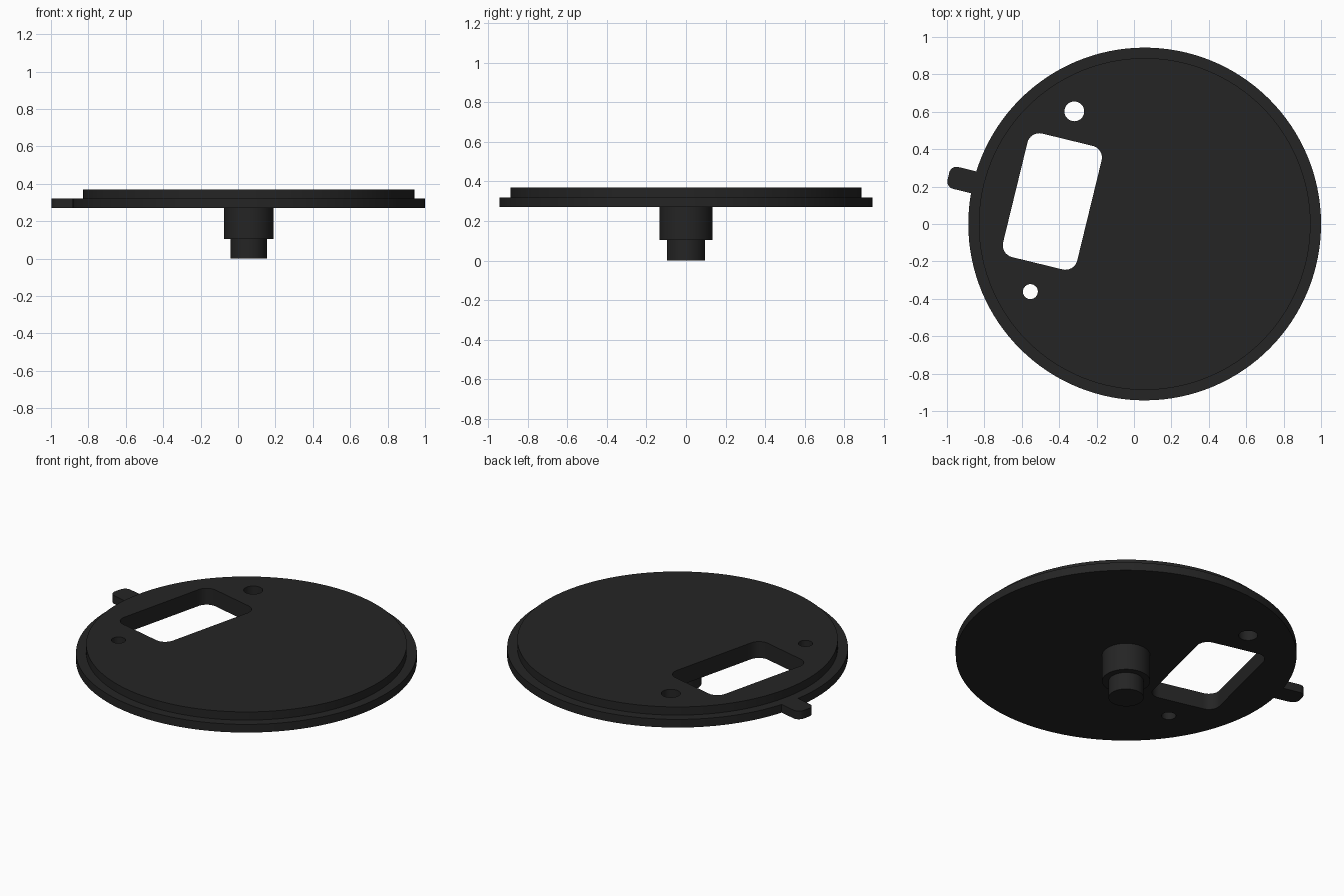
import bpy, bmesh, math
from mathutils import Matrix, Vector

if "Cube" in bpy.data.objects:
    bpy.data.objects.remove(bpy.data.objects["Cube"])

# Local frame: disc centre, with local +x pointing from the disc centre towards the tab
FRAME = Matrix.Translation((0.057, 0, 0)) @ Matrix.Rotation(math.radians(180 - 13.7), 4, 'Z')
SEGMENTS = 128

black = bpy.data.materials.new("black_plastic")
black.diffuse_color = (0.018, 0.018, 0.018, 1)
black.use_nodes = True
black.node_tree.nodes["Principled BSDF"].inputs["Base Color"].default_value = black.diffuse_color


def finish(name, bm):
    bmesh.ops.recalc_face_normals(bm, faces=bm.faces)
    mesh = bpy.data.meshes.new(name)
    bm.to_mesh(mesh)
    bm.free()
    obj = bpy.data.objects.new(name, mesh)
    mesh.transform(FRAME)
    mesh.materials.append(black)
    bpy.context.collection.objects.link(obj)
    return obj


def prism(name, outline, z0, z1):
    bm = bmesh.new()
    face = bm.faces.new([bm.verts.new((x, y, z0)) for x, y in outline])
    top = bmesh.ops.extrude_face_region(bm, geom=[face])["geom"]
    verts = [g for g in top if isinstance(g, bmesh.types.BMVert)]
    bmesh.ops.translate(bm, verts=verts, vec=(0, 0, z1 - z0))
    return finish(name, bm)


def arc(cx, cy, r, start, end, n=8):
    return [(cx + r * math.cos(math.radians(start + (end - start) * i / n)),
             cy + r * math.sin(math.radians(start + (end - start) * i / n)))
            for i in range(n + 1)]


def rounded_rect(cx, hx, hy, r):
    pts = []
    for k, (sx, sy) in enumerate([(1, 1), (-1, 1), (-1, -1), (1, -1)]):
        pts += arc(cx + sx * (hx - r), sy * (hy - r), r, 90 * k, 90 * k + 90)
    return pts


# Stepped disc with its two-diameter stem, turned from one profile
profile = [(0, 0), (0.097, 0), (0.097, 0.105), (0.133, 0.105), (0.133, 0.27),
           (0.943, 0.27), (0.943, 0.32), (0.887, 0.32), (0.887, 0.37), (0, 0.37)]
bm = bmesh.new()
verts = [bm.verts.new((r, 0, z)) for r, z in profile]
edges = [bm.edges.new(pair) for pair in zip(verts, verts[1:])]
bmesh.ops.spin(bm, geom=verts + edges, cent=(0, 0, 0), axis=(0, 0, 1),
               angle=math.tau, steps=SEGMENTS, use_duplicate=False)
bmesh.ops.remove_doubles(bm, verts=bm.verts, dist=1e-4)
disc = finish("disc_with_stem", bm)

# Window and two screw holes
cutters = [
    prism("window_cutter", rounded_rect(0.508, 0.204, 0.34, 0.065), 0.2, 0.45),
    prism("large_hole_cutter", arc(0.508, -0.496, 0.053, 0, 360, 32)[:-1], 0.2, 0.45),
    prism("small_hole_cutter", arc(0.508, 0.496, 0.04, 0, 360, 32)[:-1], 0.2, 0.45),
]
bpy.context.view_layer.objects.active = disc
for cutter in cutters:
    cutter.hide_render = True
    mod = disc.modifiers.new(cutter.name, 'BOOLEAN')
    mod.operation = 'DIFFERENCE'
    mod.solver = 'EXACT'
    mod.object = cutter
    bpy.ops.object.modifier_apply(modifier=mod.name)
    bpy.data.objects.remove(cutter)

# Small rounded tab on the rim
tab_outline = ([(0.94, -0.06)] + arc(1.04, -0.02, 0.04, -90, 0)
               + arc(1.04, 0.02, 0.04, 0, 90) + [(0.94, 0.06)])
tab = prism("rim_tab", tab_outline, 0.27, 0.32)

# Smooth round walls, crisp edges
for obj in (disc, tab):
    bpy.ops.object.select_all(action='DESELECT')
    obj.select_set(True)
    bpy.context.view_layer.objects.active = obj
    bpy.ops.object.shade_smooth_by_angle(angle=math.radians(30))
